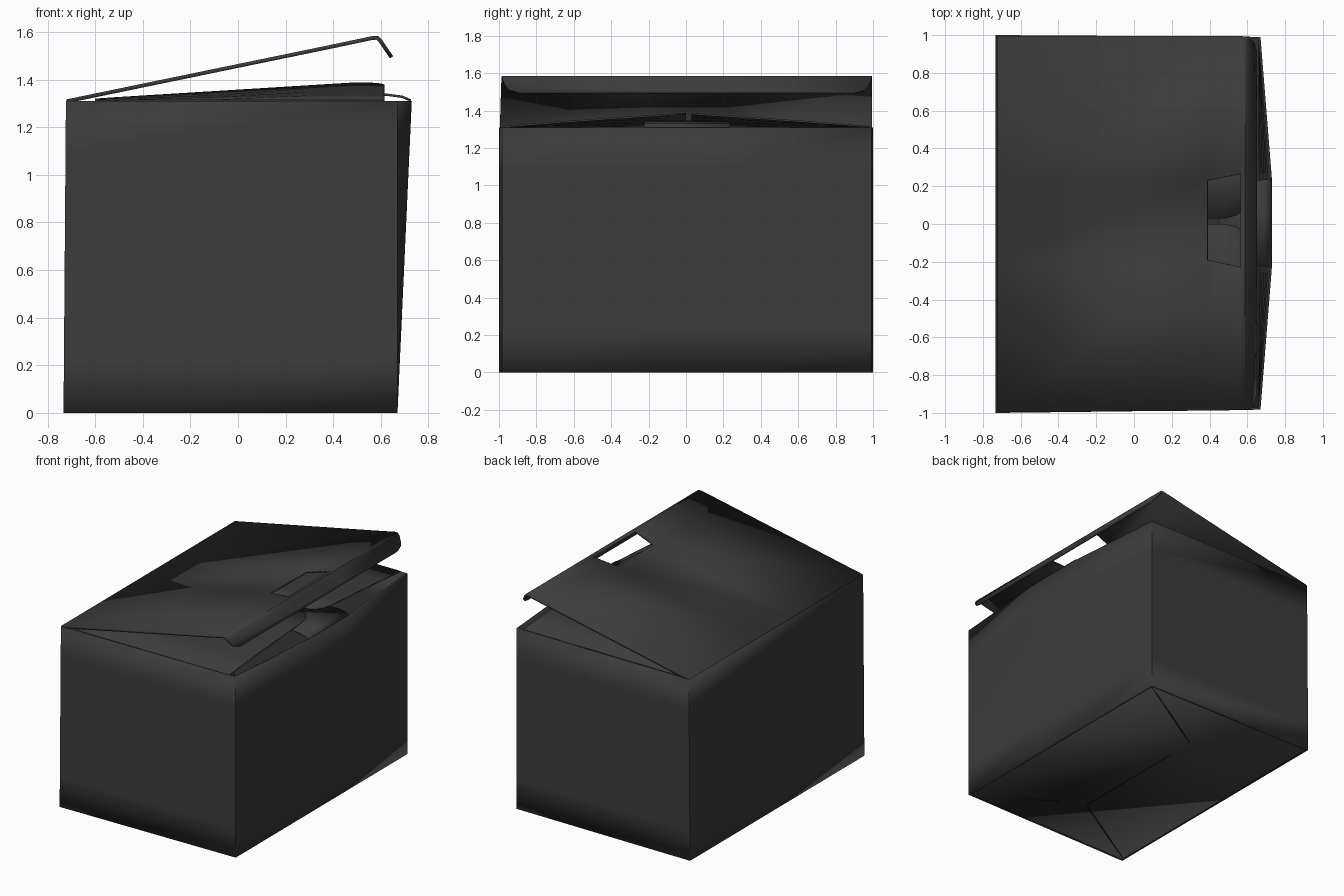
import bpy
import math

if "Cube" in bpy.data.objects:
    bpy.data.objects.remove(bpy.data.objects["Cube"], do_unlink=True)


def make_material(name, value):
    mat = bpy.data.materials.new(name)
    mat.use_nodes = True
    colour = (value, value, value, 1)
    mat.diffuse_color = colour
    mat.node_tree.nodes["Principled BSDF"].inputs["Base Color"].default_value = colour
    return mat


CARD = make_material("dark grey card", 0.045)
SEAM = make_material("seam shadow", 0.012)
THICK = 0.012


def sheet(name, rows, closed=False, skip=(), thick=THICK, mat=CARD):
    """Card sheet from rows of points, with optional missing cells."""
    width = len(rows[0])
    verts = [p for row in rows for p in row]
    faces = []
    for i in range(len(rows) - 1):
        for j in range(width if closed else width - 1):
            if (i, j) in skip:
                continue
            k = (j + 1) % width
            faces.append((i * width + j, i * width + k,
                          (i + 1) * width + k, (i + 1) * width + j))
    mesh = bpy.data.meshes.new(name)
    mesh.from_pydata(verts, [], faces)
    mesh.materials.append(mat)
    obj = bpy.data.objects.new(name, mesh)
    bpy.context.collection.objects.link(obj)
    mod = obj.modifiers.new("card thickness", "SOLIDIFY")
    mod.thickness = thick
    mod.offset = 0
    mod.use_even_offset = True
    bpy.ops.object.select_all(action="DESELECT")
    obj.select_set(True)
    bpy.context.view_layer.objects.active = obj
    bpy.ops.object.shade_smooth_by_angle(angle=math.radians(25))
    return obj


# Walls: one folded loop, with the +x wall bulging towards its top
TOP = 1.31
BACK, FRONT = -0.727, 0.664
levels = 6
wall_rows = []
for i in range(levels + 1):
    t = i / levels
    z = TOP * t
    bulge = FRONT + 0.06 * t
    back = BACK + 0.01 * t
    wall_rows.append([(back, -0.994, z), (FRONT, -0.977, z), (bulge, -0.23, z),
                      (bulge, 0.24, z), (FRONT, 0.985, z), (back, 0.994, z)])
sheet("box_walls", wall_rows, closed=True)

# Floor
sheet("box_floor", [[(BACK, -0.994, 0.009), (FRONT, -0.977, 0.009)],
                    [(BACK, 0.994, 0.009), (FRONT, 0.985, 0.009)]])

# Interlocked floor seams
seams = [((0.65, 0.97), (-0.04, 0.55)), ((-0.05, 0.33), (-0.05, -0.57)),
         ((-0.05, -0.57), (-0.71, -0.97)), ((0.34, -0.78), (0.13, -0.65))]
for n, (a, b) in enumerate(seams):
    dx, dy = b[0] - a[0], b[1] - a[1]
    length = math.hypot(dx, dy)
    ox, oy = -dy / length * 0.003, dx / length * 0.003
    sheet(f"floor_seam_{n + 1}",
          [[(p[0] + s * ox, p[1] + s * oy, 0.0015) for s in (-1, 1)] for p in (a, b)],
          thick=0.002, mat=SEAM)

# Side flaps: hinged on the end walls, lifting towards their free corners
for name, side, inner in (("right_flap", -1, 0.0), ("left_flap", 1, 0.03)):
    rows = []
    for x, cut in ((-0.6, 0.1), (-0.5, 0), (-0.1, 0), (0.3, 0), (0.48, 0),
                   (0.54, 0.015), (0.58, 0.04), (0.605, 0.09), (0.615, 0.15)):
        lift = 0.006 + 0.068 * min(1, (x + 0.6) / 1.1)
        edge = inner + side * cut
        row = []
        for k in range(5):
            t = k / 4
            y = side * 0.982 * (1 - t) + edge * t
            row.append((x, y, TOP + lift * (1 - abs(y)) ** 0.9))
        rows.append(row)
    sheet(name, rows, thick=0.01)

# Tongue folded inwards from the bulging wall
sheet("wall_tongue", [[(x, -0.225 + inset, z), (x, 0.235 - inset, z)]
                      for x, z, inset in ((0.726, 1.312, 0), (0.69, 1.328, 0),
                                          (0.63, 1.336, 0.005), (0.45, 1.342, 0.03))],
      thick=0.01)

# Lid: x, z, low y, high y, window low y, window high y
lid_profile = [
    (-0.72, 1.309, -0.995, 0.995, -0.19, 0.23),
    (0.39, 1.538, -0.988, 0.995, -0.19, 0.23),
    (0.565, 1.575, -0.985, 0.995, -0.228, 0.265),
    (0.585, 1.576, -0.983, 0.993, -0.228, 0.265),
    (0.598, 1.563, -0.98, 0.99, -0.228, 0.265),
    (0.62, 1.53, -0.965, 0.975, -0.228, 0.265),
    (0.634, 1.51, -0.945, 0.955, -0.228, 0.265),
    (0.645, 1.494, -0.89, 0.9, -0.228, 0.265),
]
sheet("lid", [[(x, y, z) for y in ys] for x, z, *ys in
              [(x, z, a, c, d, b) for x, z, a, b, c, d in lid_profile]],
      skip={(1, 1)}, thick=0.016)
